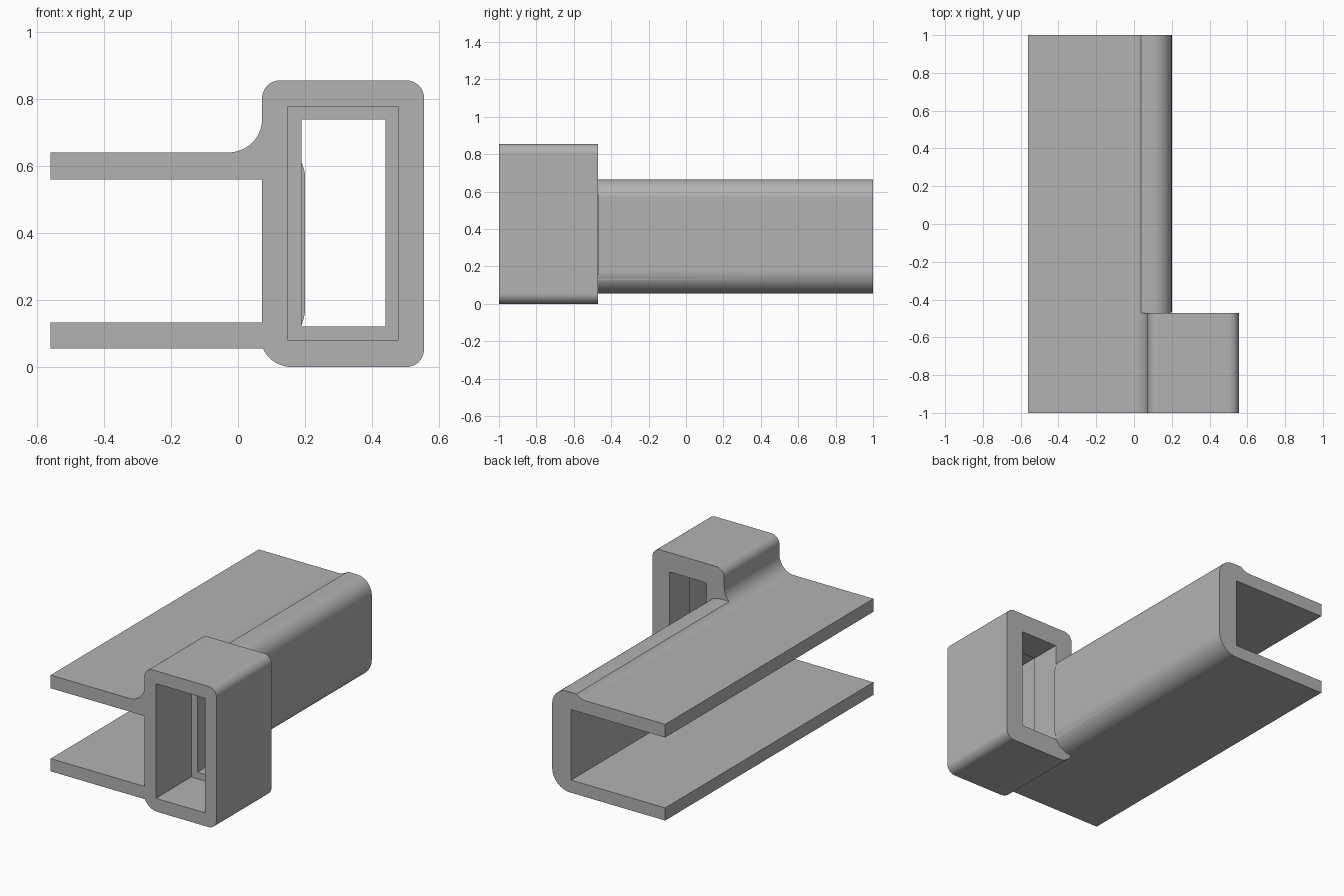
import bpy
import bmesh
from math import cos, sin, radians

cube = bpy.data.objects.get("Cube")
if cube:
    bpy.data.objects.remove(cube, do_unlink=True)

grey = bpy.data.materials.new("plain grey")
grey.use_nodes = True
colour = (0.45, 0.45, 0.45, 1)
grey.diffuse_color = colour
grey.node_tree.nodes["Principled BSDF"].inputs["Base Color"].default_value = colour


def arc(cx, cz, r, start, end, steps=14):
    """Points on a circular arc in the x-z plane, angles in degrees."""
    angles = [radians(start + (end - start) * i / steps) for i in range(steps + 1)]
    return [(cx + r * cos(a), cz + r * sin(a)) for a in angles]


def rect(x0, x1, z0, z1):
    return [(x0, z0), (x1, z0), (x1, z1), (x0, z1)]


def extrude(name, outline, y0, y1):
    """Prism from an x-z outline, running from y0 to y1."""
    bm = bmesh.new()
    face = bm.faces.new([bm.verts.new((x, y0, z)) for x, z in outline])
    grown = bmesh.ops.extrude_face_region(bm, geom=[face])["geom"]
    moved = [v for v in grown if isinstance(v, bmesh.types.BMVert)]
    bmesh.ops.translate(bm, verts=moved, vec=(0, y1 - y0, 0))
    bmesh.ops.recalc_face_normals(bm, faces=bm.faces)
    mesh = bpy.data.meshes.new(name)
    bm.to_mesh(mesh)
    bm.free()
    obj = bpy.data.objects.new(name, mesh)
    mesh.materials.append(grey)
    bpy.context.collection.objects.link(obj)
    return obj


def cut(obj, cutter):
    mod = obj.modifiers.new(cutter.name, "BOOLEAN")
    mod.operation = "DIFFERENCE"
    mod.solver = "EXACT"
    mod.object = cutter
    bpy.context.view_layer.objects.active = obj
    bpy.ops.object.modifier_apply(modifier=mod.name)
    bpy.data.objects.remove(cutter, do_unlink=True)


LEFT, WALL, STEP_Y = -0.56, 0.072, -0.47

# Full section: two flanges, the filleted wall and the socket block
section = [(LEFT, 0.64)]
section += arc(WALL - 0.1, 0.74, 0.1, -90, 0)            # fillet above upper flange
section += arc(WALL + 0.053, 0.802, 0.053, 180, 90)      # block top corners
section += arc(0.502, 0.802, 0.053, 90, 0)
section += arc(0.502, 0.053, 0.053, 0, -90)              # block bottom corners
section += arc(0.16, 0.094, 0.094, -90, -155)
section += [(WALL, 0.055), (LEFT, 0.055), (LEFT, 0.132),
            (WALL, 0.132), (WALL, 0.56), (LEFT, 0.56)]
bracket = extrude("clamp_bracket", section, -1, 1)

# Stepped socket: wide mouth at the front, narrower opening behind
cut(bracket, extrude("socket_mouth", rect(0.148, 0.478, 0.08, 0.777), -1.1, -0.66))
cut(bracket, extrude("socket_throat", rect(0.19, 0.44, 0.12, 0.738), -0.7, STEP_Y + 0.001))

# Trim the block away behind the socket, leaving the rounded channel wall
trim = [(-0.1, 0.665)] + arc(0.1, 0.565, 0.1, 90, 0) + arc(0.08, 0.175, 0.12, 0, -90)
trim += [(WALL, 0.055), (0, -0.1), (1, -0.1), (1, 1), (-0.1, 1)]
cut(bracket, extrude("rear_trim", trim, STEP_Y, 1.1))

# Smooth the rounds while keeping corners crisp and flats flat
bpy.ops.object.select_all(action="DESELECT")
bracket.select_set(True)
bpy.context.view_layer.objects.active = bracket
bpy.ops.object.shade_smooth_by_angle(angle=radians(25))
weighted = bracket.modifiers.new("flat_normals", "WEIGHTED_NORMAL")
weighted.keep_sharp = True
